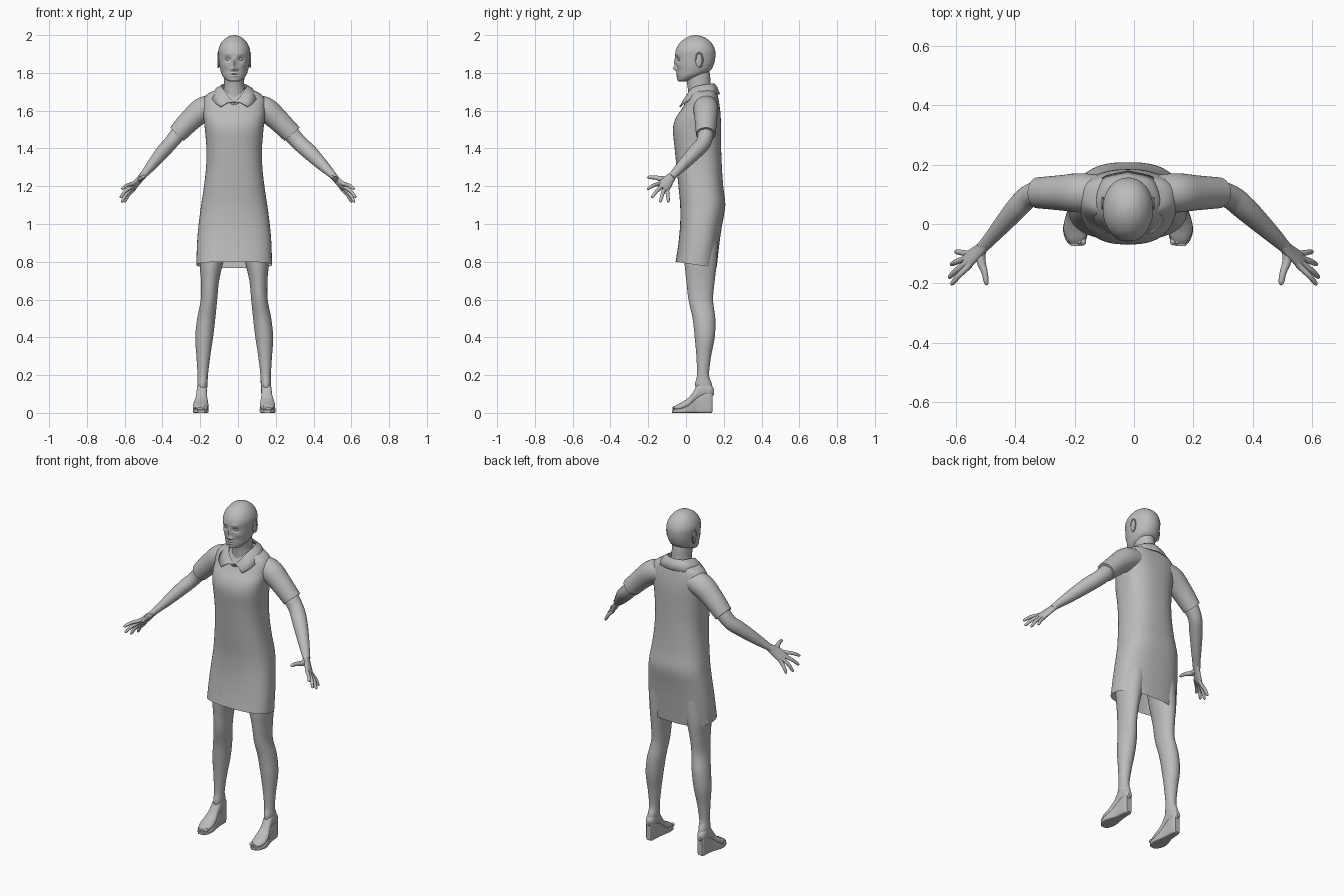
import bpy, bmesh, math
from mathutils import Vector

cube = bpy.data.objects.get("Cube")
if cube:
    bpy.data.objects.remove(cube, do_unlink=True)

GREY = (0.5, 0.5, 0.5, 1)
material = bpy.data.materials.new("plain_grey")
material.use_nodes = True
material.diffuse_color = GREY
material.node_tree.nodes["Principled BSDF"].inputs["Base Color"].default_value = GREY

SIDES = (("left", 1), ("right", -1))
MIDLINE = -0.02  # the body stands slightly off centre, the hands do not


def place(v, side):
    """Mirror a point to its side and shift it onto the body's midline."""
    reach = min(max((v.x - 0.3) / 0.2, 0), 1)
    return Vector((side * v.x + MIDLINE * (1 - reach), v.y, v.z))


def finish(name, bm, angle=40):
    bmesh.ops.recalc_face_normals(bm, faces=bm.faces)
    mesh = bpy.data.meshes.new(name)
    bm.to_mesh(mesh)
    bm.free()
    mesh.materials.append(material)
    obj = bpy.data.objects.new(name, mesh)
    bpy.context.collection.objects.link(obj)
    bpy.ops.object.select_all(action="DESELECT")
    obj.select_set(True)
    bpy.context.view_layer.objects.active = obj
    bpy.ops.object.shade_smooth_by_angle(angle=math.radians(angle))
    return obj


def smooth_rows(rows, steps):
    """Catmull-Rom interpolation between rows of numbers."""
    out = []
    for i in range(len(rows) - 1):
        a, b, c, d = (rows[min(max(i + k, 0), len(rows) - 1)] for k in (-1, 0, 1, 2))
        for step in range(steps):
            t = step / steps
            out.append([q + t / 2 * (r - p + t * (2 * p - 5 * q + 4 * r - s
                        + t * (3 * (q - r) + s - p)))
                        for p, q, r, s in zip(a, b, c, d)])
    return out + [list(rows[-1])]


def outline(n, power):
    """Unit circle, squared off as the power grows."""
    def squash(v):
        return math.copysign(abs(v) ** (2 / power), v)
    angles = [math.tau * i / n for i in range(n)]
    return [(squash(math.cos(a)), squash(math.sin(a))) for a in angles]


def skin(name, rings, side=1, caps=(True, True), closed=True, shape=None):
    """Bridge a list of rings into a surface."""
    bm = bmesh.new()
    rows = [[bm.verts.new(place(shape(p) if shape else p, side)) for p in r] for r in rings]
    n = len(rows[0])
    for lower, upper in zip(rows, rows[1:]):
        for i in range(n if closed else n - 1):
            j = (i + 1) % n
            bm.faces.new((lower[i], lower[j], upper[j], upper[i]))
    for use, row in zip(caps, (rows[0], rows[-1])):
        if use:
            bm.faces.new(row)
    return finish(name, bm)


def stack(rows, steps=5, n=32, power=2, along="z"):
    """Rings from rows of (position, x low, x high, other low, other high)."""
    rings = []
    for t, x0, x1, o0, o1 in smooth_rows(rows, steps):
        ring = []
        for c, s in outline(n, power):
            x, o = (x0 + x1 + c * (x1 - x0)) / 2, (o0 + o1 + s * (o1 - o0)) / 2
            ring.append(Vector((x, o, t) if along == "z" else (x, t, o)))
        rings.append(ring)
    return rings


def tube(points, steps=5, n=20, across=(0, 1, 0.3)):
    """Rings along a path of (x, y, z, radius across, radius through)."""
    rows = smooth_rows(points, steps)
    rings = []
    for i, row in enumerate(rows):
        nxt, prev = rows[min(i + 1, len(rows) - 1)], rows[max(i - 1, 0)]
        tangent = (Vector(nxt[:3]) - Vector(prev[:3])).normalized()
        u = Vector(across)
        u = (u - tangent * u.dot(tangent)).normalized()
        w = tangent.cross(u)
        rings.append([Vector(row[:3]) + u * c * row[3] + w * s * row[4]
                      for c, s in outline(n, 2)])
    return rings


def blob(name, centre, size, side=1):
    bm = bmesh.new()
    bmesh.ops.create_uvsphere(bm, u_segments=20, v_segments=12, radius=1)
    for v in bm.verts:
        v.co = place(Vector(c + k * p for c, k, p in zip(centre, size, v.co)), side)
    return finish(name, bm)


# Head: smooth skull with the face raised and sunk by soft bumps
FACE = (  # x, z, width, height, depth
    (0, 1.852, .009, .024, .011), (0, 1.823, .011, .011, .019),   # nose
    (.013, 1.818, .007, .008, .008),                              # nostrils
    (.033, 1.872, .016, .011, -.011), (.033, 1.9, .02, .008, .004),  # sockets, brows
    (0, 1.797, .02, .006, .007), (0, 1.783, .017, .006, .007),    # lips
    (0, 1.79, .02, .003, -.004), (0, 1.763, .016, .01, .005),     # mouth, chin
    (.047, 1.84, .018, .016, .004))                               # cheeks


def face(p):
    q = p.copy()
    if p.y < 0.04:
        for x, z, w, h, depth in FACE:
            q.y -= depth * math.exp(-((abs(p.x) - x) / w) ** 2 - ((p.z - z) / h) ** 2)
    return q


skull = [(z, -w, w, front, back) for z, w, front, back in (
    (1.755, .022, -.036, .0), (1.763, .042, -.042, .03), (1.785, .062, -.046, .085),
    (1.81, .072, -.048, .127), (1.84, .079, -.051, .145), (1.88, .083, -.056, .155),
    (1.92, .084, -.054, .154), (1.955, .071, -.036, .138), (1.98, .05, -.008, .112),
    (1.994, .027, .02, .083), (2, .003, .047, .053))]
skin("head", stack(skull, 8, 96, 2.1), shape=face)
for label, s in SIDES:
    blob(f"{label}_eye", (.033, -.033, 1.872), (.013, .011, .009), s)
    blob(f"{label}_ear", (.082, .068, 1.866), (.007, .018, .038), s)
    rim = [(.085, .07 + .018 * math.cos(a), 1.868 + .038 * math.sin(a), .004, .004)
           for a in (math.radians(d) for d in range(-90, 181, 30))]
    skin(f"{label}_ear_rim", tube(rim, 2, 8, (1, 0, 0)), s)

# Neck, widening into the chest behind the collar
skin("neck", stack([(z, -w, w, f, b) for z, w, f, b in (
    (1.62, .085, .01, .16), (1.68, .066, .012, .148), (1.73, .054, .008, .132),
    (1.78, .053, .0, .128), (1.84, .05, .01, .12))]))


# Dress, with the hem dropping towards the back
def hem(p):
    drop = max(0.95 - p.z, 0) * (p.y + 0.055)
    return Vector((p.x, p.y, p.z - drop))


body = [(z, -w, w, f, b) for z, w, f, b in (
    (.8, .2, -.055, .162), (.9, .197, -.04, .176), (1, .188, -.031, .192),
    (1.1, .175, -.031, .208), (1.2, .16, -.04, .197), (1.3, .149, -.05, .19),
    (1.4, .147, -.06, .186), (1.5, .155, -.069, .185), (1.56, .162, -.055, .184),
    (1.61, .166, -.022, .18), (1.65, .165, .0, .174), (1.68, .15, .015, .168),
    (1.7, .12, .025, .162), (1.715, .07, .04, .15))]
skin("dress", stack(body, 5, 64, 2.5), caps=(False, True), shape=hem)

# Collar: a folded strip round the neck, open at the front
inner = [(0, -.004, 1.645), (.035, .002, 1.68), (.06, .03, 1.718), (.068, .075, 1.735),
         (.05, .13, 1.742), (0, .15, 1.745)]
outer = [(.07, -.036, 1.622), (.1, -.012, 1.642), (.12, .03, 1.665), (.123, .09, 1.684),
         (.09, .155, 1.688), (0, .18, 1.688)]


def both_halves(curve):
    half = [Vector(p) for p in smooth_rows(curve, 5)]
    return half + [Vector((-p.x, p.y, p.z)) for p in reversed(half[:-1])]


edge_in, edge_out = both_halves(inner), both_halves(outer)
stand = [Vector((p.x * 0.95, p.y, p.z - 0.025)) for p in edge_in]
fold = [p.lerp(q, 0.5) + Vector((0, 0, 0.01)) for p, q in zip(edge_in, edge_out)]
collar = skin("collar", [stand, edge_in, fold, edge_out], caps=(False, False), closed=False)
collar.modifiers.new("cloth", "SOLIDIFY").thickness = 0.007

WRIST = (.5, -.068, 1.26)
FINGERS = {  # knuckle, tip
    "index": ((.557, -.142, 1.214), (.617, -.205, 1.185)),
    "middle": ((.566, -.131, 1.196), (.625, -.182, 1.14)),
    "ring": ((.566, -.115, 1.184), (.618, -.137, 1.115)),
    "little": ((.556, -.099, 1.179), (.603, -.093, 1.115))}
LEG = (  # height, inner x, outer x, front, back
    (.1, .148, .19, .06, .14), (.15, .141, .195, .048, .138), (.2, .139, .194, .058, .122),
    (.3, .127, .2, .055, .133), (.4, .112, .206, .046, .152), (.5, .1, .196, .035, .155),
    (.6, .09, .177, .013, .143), (.7, .08, .176, .002, .152), (.8, .057, .183, -.008, .163),
    (.95, .02, .18, -.01, .17))
FOOT = (  # position, inner x, outer x, bottom, top
    (-.066, .155, .195, .014, .03), (-.05, .144, .207, .012, .042),
    (-.02, .137, .217, .014, .058), (.015, .138, .213, .025, .082),
    (.04, .143, .203, .045, .115), (.065, .143, .199, .065, .155),
    (.1, .143, .197, .08, .165), (.13, .147, .194, .085, .15), (.148, .16, .182, .095, .125))
SOLE = (
    (-.074, .158, .192, 0, .016), (-.055, .142, .209, 0, .02), (-.02, .135, .219, 0, .026),
    (.02, .139, .212, 0, .045), (.06, .145, .2, 0, .08), (.1, .147, .196, 0, .105),
    (.13, .15, .192, 0, .112), (.14, .156, .186, .004, .11))

for label, s in SIDES:
    # Sleeve
    sleeve = [(x, .105, z, r, r) for x, z, r in (
        (.08, 1.625, .058), (.16, 1.608, .066), (.23, 1.552, .059), (.305, 1.475, .052))]
    skin(f"{label}_sleeve", tube(sleeve, n=32), s)

    # Bare arm
    arm = [(x, y, z, r, r) for x, y, z, r in (
        (.23, .105, 1.552, .045), (.29, .105, 1.488, .043), (.34, .092, 1.43, .04),
        (.385, .052, 1.385, .039), (.445, -.01, 1.32, .031))]
    arm += [(*WRIST, .022, .019), (.512, -.08, 1.248, .021, .017)]
    skin(f"{label}_arm", tube(arm, n=28), s)

    # Hand: flat palm, tapered fingers and a thumb
    palm = [(*WRIST, .02, .016), (.525, -.093, 1.231, .029, .015),
            (.55, -.113, 1.204, .034, .014), (.57, -.126, 1.188, .027, .009)]
    skin(f"{label}_palm", tube(palm, across=(0, .8, -.6)), s)
    for finger, (knuckle, tip) in FINGERS.items():
        a, b = Vector(knuckle), Vector(tip)
        root = a.lerp(Vector(WRIST), 0.3)
        middle = a.lerp(b, 0.5) + Vector((.003, 0, .004))
        path = [(*p, r, r) for p, r in ((root, .009), (a, .0105), (middle, .0095),
                                        (a.lerp(b, 0.9), .0075), (b, .002))]
        skin(f"{label}_{finger}_finger", tube(path, 4, 12), s)
    thumb = [(x, y, z, r, r) for x, y, z, r in (
        (.512, -.085, 1.242, .014), (.515, -.125, 1.238, .015), (.503, -.162, 1.246, .011),
        (.497, -.195, 1.247, .009), (.495, -.206, 1.245, .002))]
    skin(f"{label}_thumb", tube(thumb, 4, 12, (1, 0, 0)), s)

    # Leg, foot and wedge shoe
    skin(f"{label}_leg", stack(LEG), s)
    skin(f"{label}_foot", stack(FOOT, power=2.2, along="y"), s)
    skin(f"{label}_wedge_sole", stack(SOLE, power=7, along="y"), s)
    for i in range(5):
        blob(f"{label}_toe_{i + 1}", (.151 + .013 * i, -.058 + .003 * i, .026),
             (.01 - .001 * i, .014, .011 - .001 * i), s)
